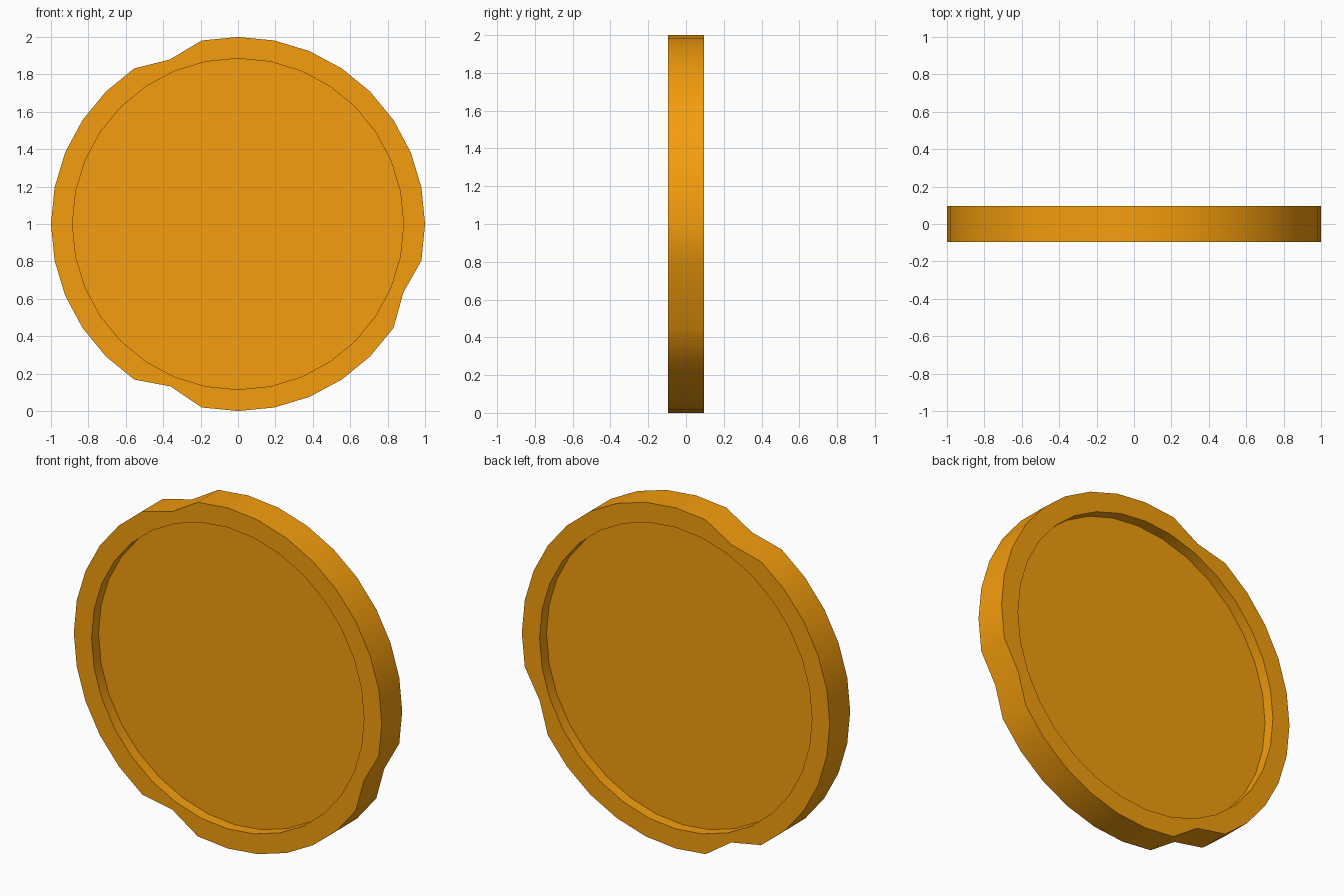
import bpy, bmesh, math

if "Cube" in bpy.data.objects:
    bpy.data.objects.remove(bpy.data.objects["Cube"])

SIDES = 32
HALF = 0.095        # half thickness
FLOOR = 0.03        # half thickness of the recessed web
R_IN = 0.885        # inner rim radius
NICKS = {10: 0.952, 22: 0.94, 30: 0.957}   # dented rim corners


def ring(bm, y, radius, dents=None):
    dents = dents or {}
    verts = []
    for i in range(SIDES):
        a = 2 * math.pi * i / SIDES
        r = dents.get(i, radius)
        verts.append(bm.verts.new((r * math.cos(a), y, 1 + r * math.sin(a))))
    return verts


def bridge(bm, a, b):
    for i in range(SIDES):
        j = (i + 1) % SIDES
        bm.faces.new((a[i], a[j], b[j], b[i]))


# Coin: front recess, rim, outer edge, rim, back recess
bm = bmesh.new()
rings = [ring(bm, -FLOOR, R_IN), ring(bm, -HALF, R_IN),
         ring(bm, -HALF, 1.0, NICKS), ring(bm, HALF, 1.0, NICKS),
         ring(bm, HALF, R_IN), ring(bm, FLOOR, R_IN)]
for a, b in zip(rings, rings[1:]):
    bridge(bm, a, b)
bm.faces.new(rings[0])
bm.faces.new(rings[-1])
bmesh.ops.recalc_face_normals(bm, faces=bm.faces)
mesh = bpy.data.meshes.new("coin")
bm.to_mesh(mesh)
bm.free()

coin = bpy.data.objects.new("coin", mesh)
bpy.context.collection.objects.link(coin)

# Gold colour
gold = bpy.data.materials.new("gold")
gold.diffuse_color = (0.91, 0.34, 0.004, 1)
gold.use_nodes = True
gold.node_tree.nodes["Principled BSDF"].inputs["Base Color"].default_value = gold.diffuse_color
mesh.materials.append(gold)

# Smooth edge with sharp rims
bpy.context.view_layer.objects.active = coin
coin.select_set(True)
bpy.ops.object.shade_smooth_by_angle(angle=math.radians(40))
